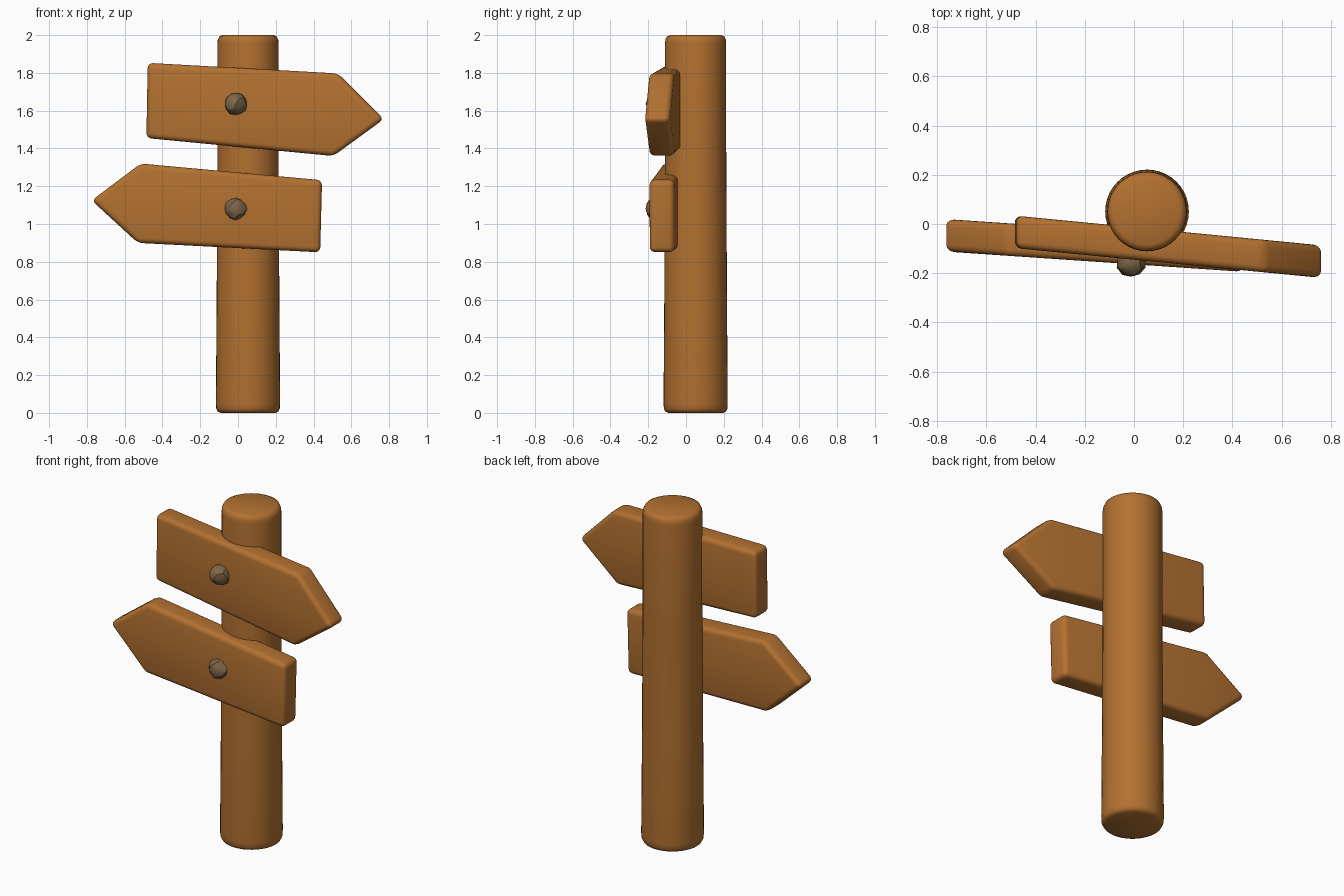
import bpy, bmesh, math, random
from mathutils import Vector

if "Cube" in bpy.data.objects:
    bpy.data.objects.remove(bpy.data.objects["Cube"])

random.seed(4)


def material(name, rgb):
    m = bpy.data.materials.new(name)
    m.diffuse_color = (*rgb, 1.0)
    m.use_nodes = True
    m.node_tree.nodes["Principled BSDF"].inputs["Base Color"].default_value = m.diffuse_color
    return m


wood = material("warm_wood", (0.45, 0.165, 0.03))
iron = material("dull_bronze", (0.21, 0.135, 0.065))


def add_object(name, bm, mat, angle=40):
    bmesh.ops.recalc_face_normals(bm, faces=bm.faces[:])
    mesh = bpy.data.meshes.new(name)
    bm.to_mesh(mesh)
    bm.free()
    mesh.materials.append(mat)
    ob = bpy.data.objects.new(name, mesh)
    bpy.context.collection.objects.link(ob)
    bpy.ops.object.select_all(action='DESELECT')
    ob.select_set(True)
    bpy.context.view_layer.objects.active = ob
    bpy.ops.object.shade_smooth_by_angle(angle=math.radians(angle))
    return ob


# Round post: lathed profile of (radius, height) with softened rims
def make_post():
    profile = [(0.145, 0.0), (0.160, 0.007), (0.168, 0.022), (0.170, 0.05),
               (0.166, 0.6), (0.162, 1.4), (0.162, 1.955), (0.160, 1.975),
               (0.152, 1.992), (0.135, 2.0)]
    sides = 40
    bm = bmesh.new()
    rings = []
    for r, z in profile:
        rings.append([bm.verts.new((0.053 + r * math.cos(2 * math.pi * i / sides),
                                    0.051 + r * math.sin(2 * math.pi * i / sides), z))
                      for i in range(sides)])
    for low, high in zip(rings, rings[1:]):
        for i in range(sides):
            j = (i + 1) % sides
            bm.faces.new((low[i], low[j], high[j], high[i]))
    bm.faces.new(rings[0][::-1])
    bm.faces.new(rings[-1])
    add_object("post", bm, wood)


# Arrow board: outline extruded in depth, edges rounded, then skewed in plan
def make_board(name, outline, offset, slope, thickness=0.132):
    bm = bmesh.new()
    face = bm.faces.new([bm.verts.new((x, -thickness / 2, z)) for x, z in outline])
    out = bmesh.ops.extrude_face_region(bm, geom=[face])
    new = [v for v in out["geom"] if isinstance(v, bmesh.types.BMVert)]
    bmesh.ops.translate(bm, verts=new, vec=(0, thickness, 0))
    bmesh.ops.bevel(bm, geom=bm.edges[:], offset=0.028, segments=4,
                    profile=0.5, affect='EDGES', clamp_overlap=True)
    for v in bm.verts:
        v.co.y += offset + slope * v.co.x
    add_object(name, bm, wood, 50)


# Lumpy faceted nail head
def make_nail(name, location):
    bm = bmesh.new()
    bmesh.ops.create_icosphere(bm, subdivisions=2, radius=0.06)
    for v in bm.verts:
        v.co *= random.uniform(0.93, 1.05)
        v.co += Vector(location)
    add_object(name, bm, iron, 25)


make_post()
make_board("upper_board", [(-0.478, 1.853), (0.53, 1.797), (0.772, 1.555),
                           (0.505, 1.36), (-0.485, 1.455)], -0.079, -0.097)
make_board("lower_board", [(-0.775, 1.125), (-0.515, 1.32), (0.445, 1.232),
                           (0.435, 0.85), (-0.53, 0.90)], -0.098, -0.068)
make_nail("upper_nail", (-0.012, -0.152, 1.635))
make_nail("lower_nail", (-0.012, -0.158, 1.08))
